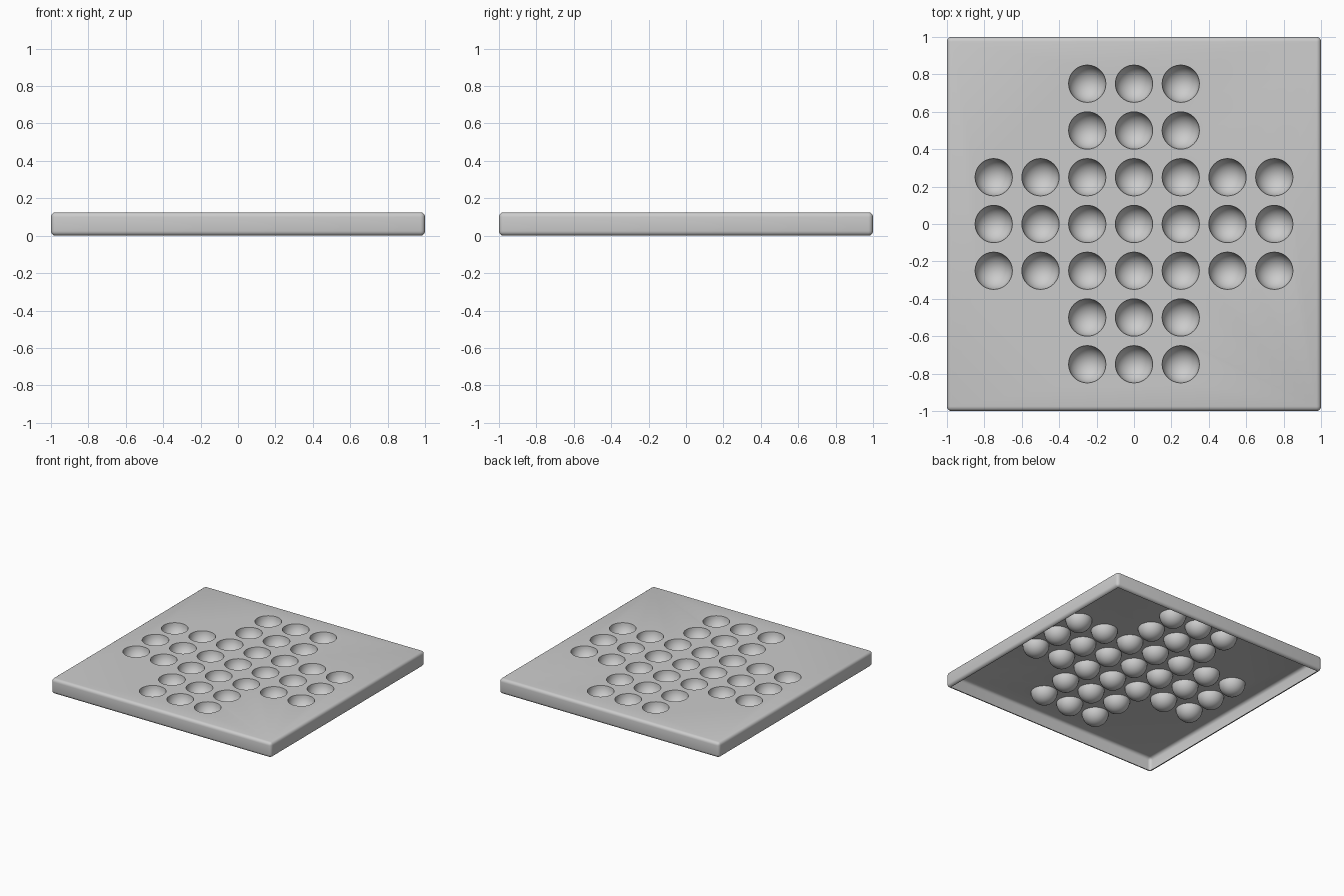
import bpy, bmesh
from mathutils import Matrix

if "Cube" in bpy.data.objects:
    bpy.data.objects.remove(bpy.data.objects["Cube"])

H, BEVEL, R, STEP = 0.125, 0.025, 0.1, 0.25


def make_object(name, bm):
    mesh = bpy.data.meshes.new(name)
    bm.to_mesh(mesh)
    bm.free()
    obj = bpy.data.objects.new(name, mesh)
    bpy.context.collection.objects.link(obj)
    return obj


# square slab with rounded edges
bm = bmesh.new()
bmesh.ops.create_cube(bm, size=1, matrix=Matrix.Translation((0, 0, H / 2)) @ Matrix.Diagonal((2, 2, H, 1)))
bmesh.ops.bevel(bm, geom=bm.edges[:], offset=BEVEL, segments=4, profile=0.5, affect='EDGES')
board = make_object("game_board", bm)

# ball cutters in a cross pattern
bm = bmesh.new()
for i in range(-3, 4):
    for j in range(-3, 4):
        if abs(i) <= 1 or abs(j) <= 1:
            bmesh.ops.create_uvsphere(bm, u_segments=32, v_segments=16, radius=R,
                                      matrix=Matrix.Translation((i * STEP, j * STEP, H + 0.001)))
cutter = make_object("hole_cutter", bm)
cutter.hide_render = True

# press the round hollows into the top
mod = board.modifiers.new("hollows", 'BOOLEAN')
mod.operation = 'DIFFERENCE'
mod.solver = 'EXACT'
mod.object = cutter
bpy.context.view_layer.objects.active = board
board.select_set(True)
bpy.ops.object.modifier_apply(modifier=mod.name)
bpy.data.objects.remove(cutter, do_unlink=True)

# open the underside so the hollows show as bumps
bm = bmesh.new()
bm.from_mesh(board.data)
bm.normal_update()
under = [f for f in bm.faces if f.normal.z < -0.99 and f.calc_center_median().z < 0.001]
bmesh.ops.delete(bm, geom=under, context='FACES')
bm.to_mesh(board.data)
bm.free()
bpy.ops.object.shade_smooth_by_angle(angle=0.6)
